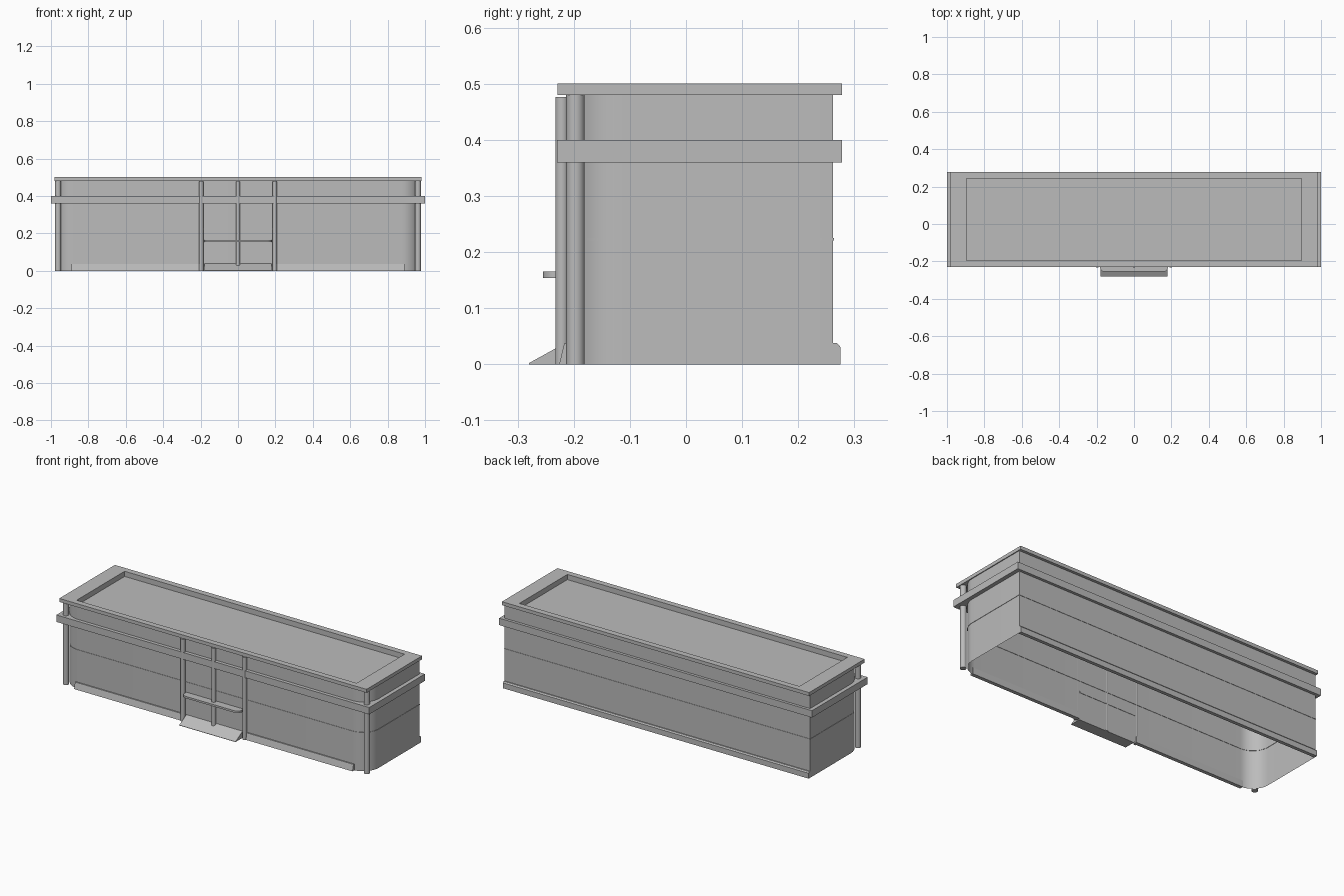
import bpy
import bmesh
import math

if "Cube" in bpy.data.objects:
    bpy.data.objects.remove(bpy.data.objects["Cube"], do_unlink=True)

grey = bpy.data.materials.new("plain grey")
grey.use_nodes = True
COLOUR = (0.5, 0.5, 0.5, 1)
grey.diffuse_color = COLOUR
grey.node_tree.nodes["Principled BSDF"].inputs["Base Color"].default_value = COLOUR

# Wall planes and front corner radius
SIDE, FRONT, BACK, RADIUS = 0.977, -0.21, 0.262, 0.1


def finish(name, bm):
    bmesh.ops.recalc_face_normals(bm, faces=bm.faces[:])
    mesh = bpy.data.meshes.new(name)
    bm.to_mesh(mesh)
    bm.free()
    mesh.materials.append(grey)
    obj = bpy.data.objects.new(name, mesh)
    bpy.context.collection.objects.link(obj)
    bpy.ops.object.select_all(action="DESELECT")
    obj.select_set(True)
    bpy.context.view_layer.objects.active = obj
    bpy.ops.object.shade_smooth_by_angle(angle=math.radians(30))
    return obj


def skin(name, loops, start_cap=False, end_cap=False, closed=False):
    """Bridge successive point loops into a surface."""
    bm = bmesh.new()
    rings = [[bm.verts.new(p) for p in loop] for loop in loops]
    pairs = list(zip(rings, rings[1:]))
    if closed:
        pairs.append((rings[-1], rings[0]))
    for a, b in pairs:
        for i in range(len(a)):
            j = (i + 1) % len(a)
            bm.faces.new((a[i], a[j], b[j], b[i]))
    if start_cap:
        bm.faces.new(rings[0][::-1])
    if end_cap:
        bm.faces.new(rings[-1])
    return finish(name, bm)


def rect(x, y0, y1, z):
    return [(-x, y0, z), (x, y0, z), (x, y1, z), (-x, y1, z)]


def rounded_front(side, front, back, radius, z, steps=12):
    """Outline with round front corners and square back corners."""
    pts = []
    for sign, start in ((-1, 180), (1, 270)):
        for i in range(steps + 1):
            a = math.radians(start + 90 * i / steps)
            pts.append((sign * (side - radius) + radius * math.cos(a),
                        front + radius + radius * math.sin(a), z))
    return pts + [(side, back, z), (-side, back, z)]


def wall_outline(grow, z):
    return rounded_front(SIDE + grow, FRONT - grow, BACK + grow, RADIUS + grow, z)


def along_x(name, profile, x0, x1):
    return skin(name, [[(x, y, z) for y, z in profile] for x in (x0, x1)], True, True)


def post(name, x, y, radius, z0, z1):
    bm = bmesh.new()
    bmesh.ops.create_cone(bm, cap_ends=True, segments=24, radius1=radius,
                          radius2=radius, depth=z1 - z0)
    bmesh.ops.translate(bm, verts=bm.verts[:], vec=(x, y, (z0 + z1) / 2))
    return finish(name, bm)


# Open-bottomed wall shell
skin("walls", [wall_outline(0, 0), wall_outline(0, 0.48)])

# Thin strip running round the walls
skin("wall_strip", [wall_outline(g, z) for g, z in
                    ((0.002, 0.221), (0.002, 0.225), (-0.002, 0.225), (-0.002, 0.221))],
     closed=True)

# Roof with raised rim and sunken deck
outer, inner = (0.982, -0.229, 0.278), (0.895, -0.195, 0.243)
skin("roof", [rect(*inner, 0.48), rect(*outer, 0.48), rect(*outer, 0.5),
              rect(*inner, 0.5), rect(*inner, 0.47)], end_cap=True)

# Square band round the upper walls
outer, inner = (1.0, -0.23, 0.278), (0.93, -0.19, 0.25)
skin("upper_band", [rect(*outer, 0.36), rect(*outer, 0.4),
                    rect(*inner, 0.4), rect(*inner, 0.36)], closed=True)

# Corner columns, door posts and front plinths on both sides
for label, s in (("left", 1), ("right", -1)):
    post(label + "_corner_column", s * 0.962, -0.197, 0.0165, 0, 0.48)
    post(label + "_door_post", s * 0.197, -0.221, 0.012, 0, 0.476)
    along_x(label + "_front_plinth",
            [(-0.226, 0), (-0.217, 0.037), (-0.205, 0.037), (-0.205, 0)],
            s * 0.19, s * 0.89)
post("middle_door_post", 0, -0.221, 0.012, 0, 0.476)

# Back plinth with chamfered top
along_x("back_plinth", [(0.255, 0), (0.275, 0), (0.275, 0.031),
                        (0.269, 0.038), (0.255, 0.038)], -SIDE, SIDE)

# Entrance ramp and shelf
along_x("entrance_ramp", [(-0.28, 0), (-0.28, 0.002), (-0.215, 0.038), (-0.215, 0)],
        -0.18, 0.18)
skin("door_shelf", [rounded_front(0.182, -0.255, -0.208, 0.025, z, 6)
                    for z in (0.154, 0.165)], True, True)
